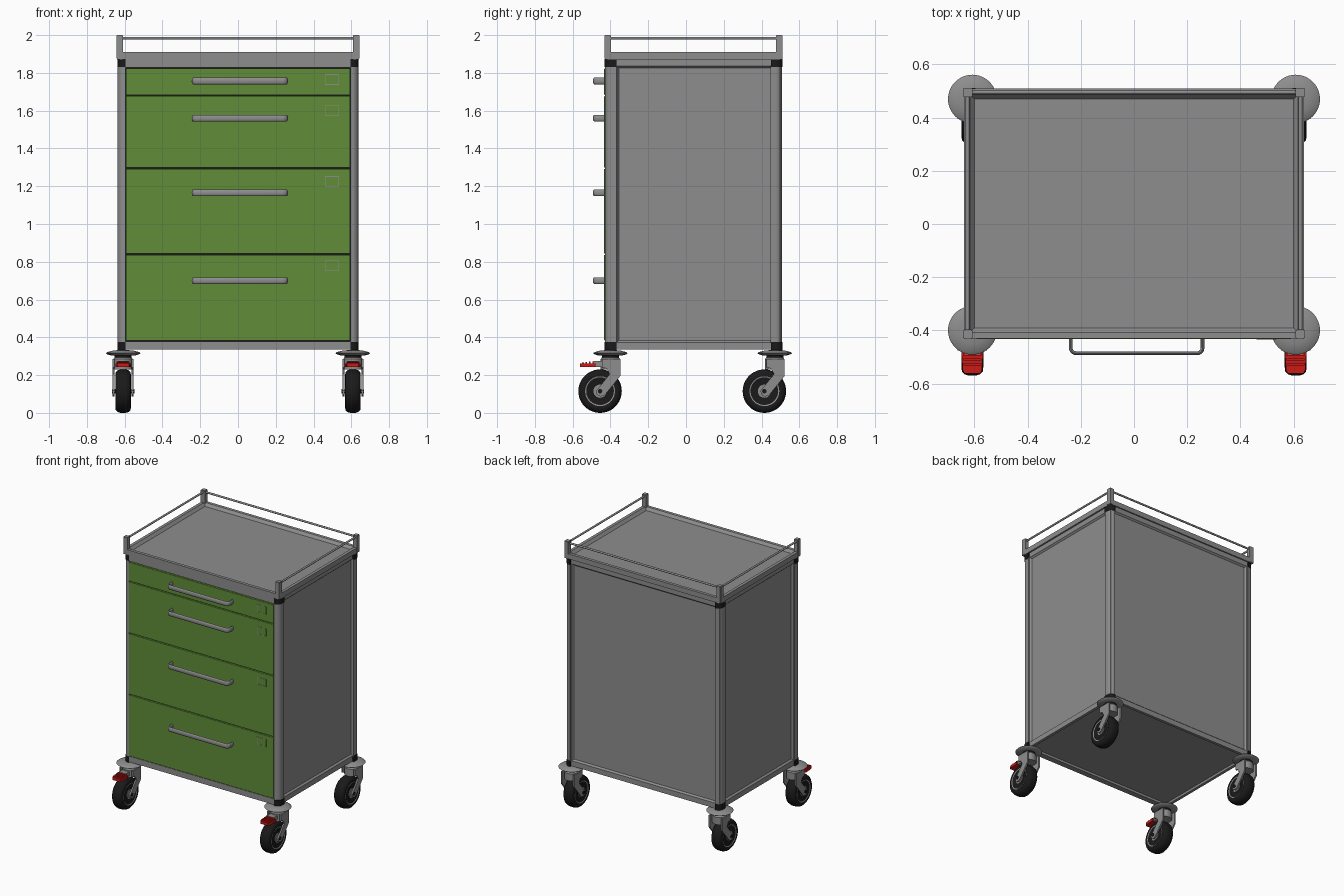
import bpy, bmesh, math
from mathutils import Vector, Matrix

cube = bpy.data.objects.get("Cube")
if cube:
    bpy.data.objects.remove(cube, do_unlink=True)


def material(name, color):
    m = bpy.data.materials.new(name)
    m.use_nodes = True
    m.diffuse_color = (*color, 1)
    m.node_tree.nodes["Principled BSDF"].inputs["Base Color"].default_value = (*color, 1)
    return m


GREY = material("grey metal", (0.27, 0.27, 0.27))
GREEN = material("green drawer", (0.12, 0.27, 0.04))
BLACK = material("black rubber", (0.01, 0.01, 0.01))
RED = material("red pedal", (0.6, 0.01, 0.008))


def finish(name, bm, mat):
    bmesh.ops.recalc_face_normals(bm, faces=bm.faces[:])
    me = bpy.data.meshes.new(name)
    bm.to_mesh(me)
    bm.free()
    me.materials.append(mat)
    me.shade_smooth()
    me.set_sharp_from_angle(angle=math.radians(35))
    ob = bpy.data.objects.new(name, me)
    bpy.context.collection.objects.link(ob)
    return ob


def box_mesh(lo, hi):
    bm = bmesh.new()
    bmesh.ops.create_cube(bm, size=1)
    lo, hi = Vector(lo), Vector(hi)
    for v in bm.verts:
        v.co = (lo + hi) / 2 + v.co * (hi - lo)
    bm.normal_update()
    return bm


def box(name, lo, hi, mat, bevel=0):
    bm = box_mesh(lo, hi)
    if bevel:
        bmesh.ops.bevel(bm, geom=bm.edges[:], offset=bevel, segments=2, affect="EDGES")
    return finish(name, bm, mat)


def recess(bm, direction, border, slope, depth):
    # Flat border followed by a sloped step into a sunken panel
    face = max(bm.faces, key=lambda f: f.normal.dot(direction) * 10 + f.calc_center_median().dot(direction))
    bmesh.ops.inset_region(bm, faces=[face], thickness=border)
    bmesh.ops.inset_region(bm, faces=[face], thickness=slope)
    bmesh.ops.translate(bm, verts=face.verts[:], vec=Vector(direction) * -depth)
    bm.normal_update()


def lathe(name, profile, loc, mat, axis="Z", steps=40):
    # Profile points are (radius, height along axis)
    bm = bmesh.new()
    verts = [bm.verts.new((r, 0, h)) for r, h in profile]
    edges = [bm.edges.new(pair) for pair in zip(verts, verts[1:])]
    bmesh.ops.spin(bm, geom=verts + edges, cent=(0, 0, 0), axis=(0, 0, 1),
                   angle=math.tau, steps=steps, use_duplicate=False)
    bmesh.ops.remove_doubles(bm, verts=bm.verts[:], dist=1e-5)
    if axis != "Z":
        bm.transform(Matrix.Rotation(math.pi / 2, 4, "Y" if axis == "X" else "X"))
    bm.transform(Matrix.Translation(loc))
    return finish(name, bm, mat)


def rod(name, a, b, radius, mat, axis):
    mid, half = (Vector(a) + Vector(b)) / 2, (Vector(b) - Vector(a)).length / 2
    return lathe(name, [(0, -half), (radius, -half), (radius, half), (0, half)], mid, mat, axis, 24)


def prism(name, points, vec, mat):
    bm = bmesh.new()
    face = bm.faces.new([bm.verts.new(p) for p in points])
    out = bmesh.ops.extrude_face_region(bm, geom=[face])["geom"]
    bmesh.ops.translate(bm, verts=[g for g in out if isinstance(g, bmesh.types.BMVert)], vec=vec)
    return finish(name, bm, mat)


# Cabinet shell with sunken side, back and bottom panels
FRONT, BACK, SIDE = -0.43, 0.51, 0.64
bm = box_mesh((-0.628, -0.405, 0.335), (0.628, 0.5, 1.875))
for d in ((1, 0, 0), (-1, 0, 0), (0, 1, 0)):
    recess(bm, Vector(d), 0.055, 0.015, 0.012)
recess(bm, Vector((0, 0, -1)), 0.03, 0.005, 0.015)
finish("cabinet_shell", bm, GREY)
box("front_bottom_strip", (-0.6, -0.426, 0.335), (0.6, -0.4, 0.378), GREY)
box("front_top_strip", (-0.6, -0.426, 1.828), (0.6, -0.4, 1.875), GREY)
box("drawer_gap_backing", (-0.597, -0.41, 0.378), (0.597, -0.403, 1.828), BLACK)

# Tray top with sunken surface
bm = box_mesh((-SIDE, FRONT, 1.872), (SIDE, BACK, 1.91))
recess(bm, Vector((0, 0, 1)), 0.032, 0.024, 0.02)
finish("tray_top", bm, GREY)


def column(name, sx, sy, z0, z1, mat, grow=0):
    # Corner section with its outer vertical edge rounded
    x1, y1 = sx * (0.637 + grow), (BACK if sy > 0 else FRONT) + sy * (grow - 0.001)
    x0, y0 = sx * 0.596, y1 - sy * 0.062
    bm = box_mesh((min(x0, x1), min(y0, y1), z0), (max(x0, x1), max(y0, y1), z1))
    edge = [e for e in bm.edges if all(abs(v.co.x - x1) < 1e-4 and abs(v.co.y - y1) < 1e-4 for v in e.verts)]
    bmesh.ops.bevel(bm, geom=edge, offset=0.034, segments=8, affect="EDGES", profile=0.5)
    finish(name, bm, mat)


# Corner columns, black end caps and rail posts
for sx, xn in ((-1, "right"), (1, "left")):
    for sy, yn in ((-1, "front"), (1, "back")):
        tag = f"{yn}_{xn}"
        column(f"{tag}_column", sx, sy, 0.37, 1.835, GREY)
        column(f"{tag}_lower_cap", sx, sy, 0.33, 0.375, BLACK, 0.002)
        column(f"{tag}_upper_cap", sx, sy, 1.83, 1.873, BLACK, 0.002)
        y = BACK if sy > 0 else FRONT
        xs, ys = sorted((sx * 0.608, sx * 0.643)), sorted((y + sy * 0.002, y - sy * 0.033))
        box(f"{tag}_rail_post", (xs[0], ys[0], 1.872), (xs[1], ys[1], 2), GREY, 0.003)

# Guard rails on both sides and the back
RAIL_Z = 1.984
for sx, xn in ((-1, "right"), (1, "left")):
    rod(f"{xn}_rail", (sx * 0.626, -0.41, RAIL_Z), (sx * 0.626, 0.49, RAIL_Z), 0.007, GREY, "Y")
rod("back_rail", (-0.62, 0.495, RAIL_Z), (0.62, 0.495, RAIL_Z), 0.007, GREY, "X")


def handle(name, z):
    # Flattened bow handle swept along a U path with rounded corners
    x0, x1, y0, y1, r = -0.238, 0.258, -0.43, -0.486, 0.02
    arc = [math.pi / 2 * i / 5 for i in range(6)]
    path = [(x0, y0)]
    path += [(x0 + r - r * math.cos(a), y1 + r - r * math.sin(a)) for a in arc]
    path += [(x1 - r + r * math.sin(a), y1 + r - r * math.cos(a)) for a in arc]
    path += [(x1, y0)]
    cu = bpy.data.curves.new(name, "CURVE")
    cu.dimensions = "3D"
    cu.bevel_depth, cu.bevel_resolution = 0.007, 4
    sp = cu.splines.new("POLY")
    sp.points.add(len(path) - 1)
    for p, (x, y) in zip(sp.points, path):
        p.co = (x, y, 0, 1)
    tmp = bpy.data.objects.new(name + "_path", cu)
    bpy.context.collection.objects.link(tmp)
    bpy.context.view_layer.update()
    bm = bmesh.new()
    bm.from_mesh(tmp.evaluated_get(bpy.context.evaluated_depsgraph_get()).to_mesh())
    bpy.data.objects.remove(tmp, do_unlink=True)
    bm.transform(Matrix.Translation((0, 0, z)) @ Matrix.Diagonal((1, 1, 2.5, 1)))
    finish(name, bm, GREY)


# Drawers: bottom, top, handle height, label height
DRAWERS = [(0.38, 0.84, 0.70, 0.78), (0.84, 1.295, 1.165, 1.225),
           (1.295, 1.68, 1.56, 1.60), (1.68, 1.826, 1.757, 1.765)]
for i, (z0, z1, zh, zl) in enumerate(DRAWERS, 1):
    box(f"drawer_front_{i}", (-0.594, -0.433, z0 + 0.003), (0.592, -0.408, z1 - 0.003), GREEN, 0.002)
    handle(f"drawer_handle_{i}", zh)
    # Thin outline of the label holder
    for part, xa, xb, za, zb in (("top", 0.46, 0.536, 0.025, 0.028), ("bottom", 0.46, 0.536, -0.028, -0.025),
                                 ("right", 0.46, 0.463, -0.028, 0.028), ("left", 0.533, 0.536, -0.028, 0.028)):
        box(f"label_{part}_edge_{i}", (xa, -0.4345, zl + za), (xb, -0.432, zl + zb), GREY)


def caster(tag, x, y, brake):
    # Bumper disc, swivel and fork crown
    lathe(f"{tag}_bumper_disc", [(0, 0.333), (0.05, 0.331), (0.084, 0.322), (0.0915, 0.316),
                                 (0.084, 0.31), (0.06, 0.303), (0, 0.303)], (x, y, 0), GREY, steps=48)
    lathe(f"{tag}_swivel", [(0, 0.305), (0.045, 0.305), (0.045, 0.288), (0, 0.288)], (x, y, 0), BLACK)
    lathe(f"{tag}_fork_crown", [(0, 0.292), (0.046, 0.292), (0.052, 0.284), (0.052, 0.23), (0, 0.23)],
          (x, y, 0), GREY)
    # Fork legs on both sides of the wheel
    leg = [(-0.045, 0.285), (0.052, 0.285), (0.052, 0.195), (-0.03, 0.094), (-0.052, 0.086),
           (-0.073, 0.097), (-0.075, 0.118), (-0.004, 0.205), (-0.02, 0.235), (-0.045, 0.24)]
    for s, side in ((-1, "right"), (1, "left")):
        prism(f"{tag}_fork_{side}_leg", [(x + s * 0.045, y + a, b) for a, b in leg], (s * 0.011, 0, 0), GREY)
    # Wheel: tyre, rim rings, hub and axle
    c = (x, y - 0.055, 0.115)
    half = [(0.072, 0.036), (0.085, 0.041), (0.1, 0.039), (0.11, 0.03), (0.115, 0.014)]
    lathe(f"{tag}_tyre", [(0, 0.034)] + half + [(r, -h) for r, h in reversed(half)] + [(0, -0.034)],
          c, BLACK, "X", 48)
    lathe(f"{tag}_rim_ring", [(0.073, -0.0395), (0.079, -0.0415), (0.079, 0.0415), (0.073, 0.0395)],
          c, GREY, "X", 48)
    lathe(f"{tag}_hub", [(0, -0.04), (0.035, -0.04), (0.035, 0.04), (0, 0.04)], c, GREY, "X")
    rod(f"{tag}_axle", (x - 0.06, c[1], c[2]), (x + 0.06, c[1], c[2]), 0.012, BLACK, "X")
    if brake:
        # Ribbed brake pedal
        box(f"{tag}_pedal_arm", (x - 0.028, y - 0.09, 0.244), (x + 0.028, y - 0.03, 0.275), GREY)
        prism(f"{tag}_brake_pedal", [(x - 0.041, y - 0.08, 0.242), (x + 0.041, y - 0.08, 0.242),
                                     (x + 0.036, y - 0.15, 0.242), (x + 0.03, y - 0.162, 0.242),
                                     (x - 0.03, y - 0.162, 0.242), (x - 0.036, y - 0.15, 0.242)],
              (0, 0, 0.02), RED)
        for k in range(4):
            yr = y - 0.15 + k * 0.018
            box(f"{tag}_pedal_rib_{k + 1}", (x - 0.034, yr, 0.26), (x + 0.034, yr + 0.009, 0.267 + k * 0.002), RED)


for sx, xn in ((-1, "right"), (1, "left")):
    caster(f"front_{xn}_caster", sx * 0.608, -0.4, True)
    caster(f"back_{xn}_caster", sx * 0.608, 0.47, False)
